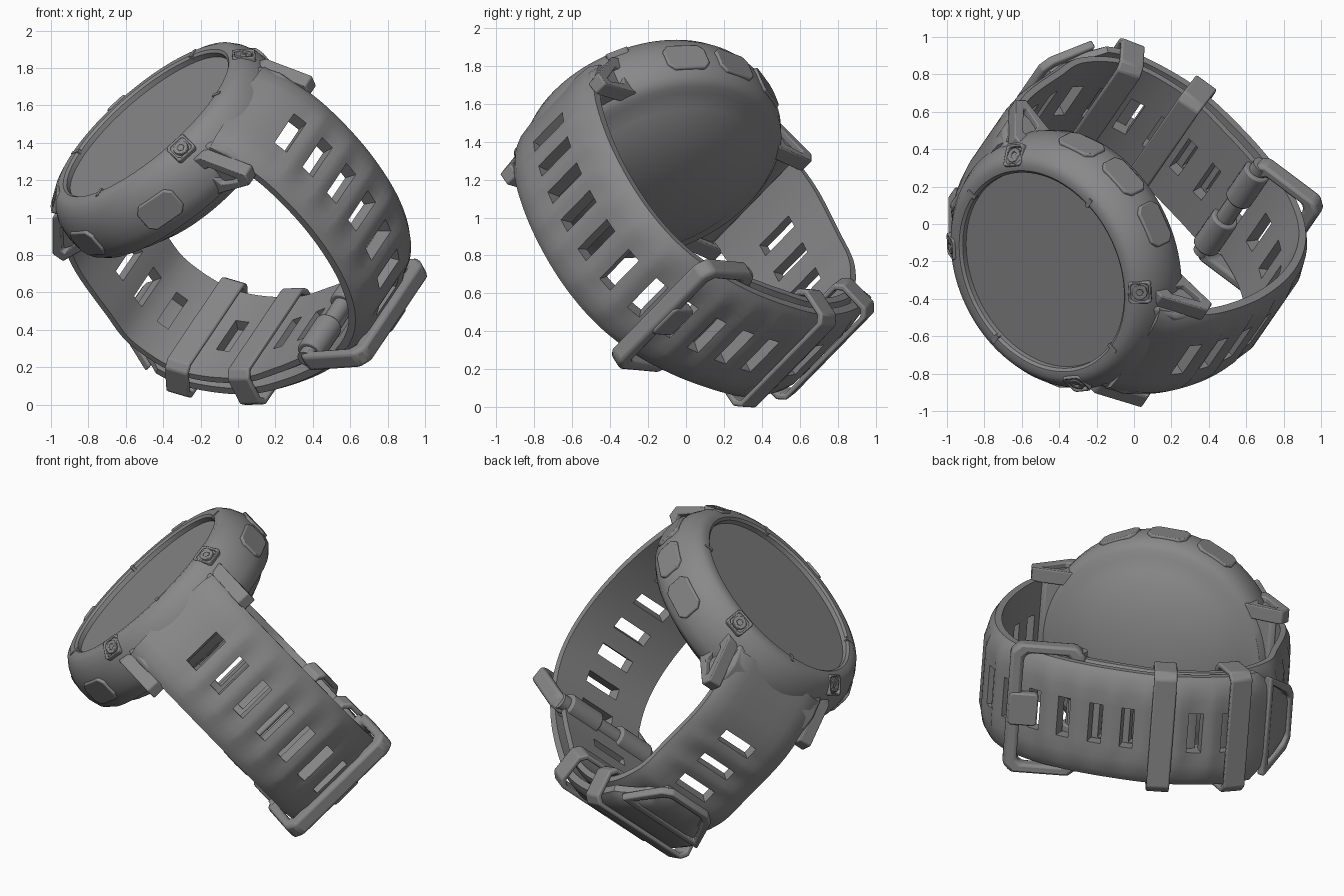
import bpy, bmesh, math
from mathutils import Matrix, Vector

cube = bpy.data.objects.get("Cube")
if cube:
    bpy.data.objects.remove(cube)

# Watch frame: x along the strap, y across the strap, z out of the dial
FRAME = Matrix(((0.653, 0.434, -0.622, -0.467),
                (-0.713, 0.630, -0.300, -0.240),
                (0.267, 0.645, 0.722, 1.477),
                (0, 0, 0, 1)))
ACROSS, UP = Vector((0, 1, 0)), Vector((0, 0, 1))

grey = bpy.data.materials.new("grey")
grey.use_nodes = True
grey.diffuse_color = (0.25, 0.25, 0.25, 1)
grey.node_tree.nodes["Principled BSDF"].inputs["Base Color"].default_value = grey.diffuse_color


def finish(name, bm, bevel=0.0, angle=35):
    """Turn a bmesh in the watch frame into a placed, shaded object."""
    bmesh.ops.remove_doubles(bm, verts=bm.verts, dist=0.0001)
    bmesh.ops.recalc_face_normals(bm, faces=bm.faces)
    bmesh.ops.transform(bm, matrix=FRAME, verts=bm.verts)
    mesh = bpy.data.meshes.new(name)
    bm.to_mesh(mesh)
    bm.free()
    mesh.materials.append(grey)
    mesh.shade_smooth()
    mesh.set_sharp_from_angle(angle=math.radians(angle))
    obj = bpy.data.objects.new(name, mesh)
    bpy.context.collection.objects.link(obj)
    if bevel:
        mod = obj.modifiers.new("rounded edges", 'BEVEL')
        mod.width, mod.segments, mod.limit_method = bevel, 2, 'ANGLE'
    return obj


def prism(name, origin, x, y, outer, depth, inner=None, bevel=0.0):
    """Extrude an outline, with an optional opening of the same point count."""
    bm = bmesh.new()
    o, x, y = Vector(origin), Vector(x).normalized(), Vector(y).normalized()
    z = x.cross(y) * depth / 2
    rings = [[bm.verts.new(o + x * a + y * b + z * s) for a, b in loop]
             for loop in ([outer, inner] if inner else [outer]) for s in (-1, 1)]
    n = len(outer)
    pairs = [(0, 1)] + ([(2, 3), (0, 2), (1, 3)] if inner else [])
    for p, q in pairs:
        for i in range(n):
            j = (i + 1) % n
            bm.faces.new((rings[p][i], rings[p][j], rings[q][j], rings[q][i]))
    if not inner:
        bm.faces.new(rings[0])
        bm.faces.new(rings[1])
    return finish(name, bm, bevel)


def block(w, h, c):
    """Rectangle outline with cut corners."""
    return [(-w + c, -h), (w - c, -h), (w, -h + c), (w, h - c),
            (w - c, h), (-w + c, h), (-w, h - c), (-w, -h + c)]


def ngon(r, n, star=1.0):
    return [(r * (star if i % 2 else 1) * math.cos(math.tau * i / n),
             r * (star if i % 2 else 1) * math.sin(math.tau * i / n)) for i in range(n)]


def revolve(name, profile, steps=96):
    bm = bmesh.new()
    verts = [bm.verts.new((r, 0, z)) for r, z in profile]
    edges = [bm.edges.new(e) for e in zip(verts, verts[1:])]
    bmesh.ops.spin(bm, geom=verts + edges, axis=UP, cent=(0, 0, 0),
                   angle=math.tau, steps=steps)
    return finish(name, bm)


def smooth_path(points, step):
    """Evenly spaced samples of a curve through the points."""
    p = [Vector(q) for q in points]
    p = [2 * p[0] - p[1]] + p + [2 * p[-1] - p[-2]]
    fine = []
    for a, b, c, d in zip(p, p[1:], p[2:], p[3:]):
        for k in range(40):
            t = k / 40
            fine.append(0.5 * (2 * b + (c - a) * t + (2 * a - 5 * b + 4 * c - d) * t * t
                               + (3 * b - a - 3 * c + d) * t ** 3))
    out, run = [fine[0]], 0.0
    for a, b in zip(fine, fine[1:]):
        run += (b - a).length
        if run >= step:
            out.append(b)
            run -= step
    return out


def strap(name, points, side, thick, first, last_gap, tip):
    """Perforated band; points trace the inner surface, side is its outward turn."""
    path = smooth_path(points, 0.037)
    n = len(path)
    half = 0.335
    cols = [-1, -0.95, -0.85, -0.6, -0.36, 0, 0.36, 0.6, 0.85, 0.95, 1]
    bm = bmesh.new()
    low, high = [], []

    def phase(i):
        return (i - first) % 5 if first <= i < n - last_gap else -1

    for i, p in enumerate(path):
        t = (path[min(i + 1, n - 1)] - path[max(i - 1, 0)]).normalized()
        out = Vector((t.y, 0, -t.x)) * side
        w = half * (1 - 0.08 * max(0, 7 - (n - 1 - i)) if tip else 1)
        rib = 0.013 if phase(i) in (3, 4) else 0
        base = Vector((p.x, 0, p.y))
        low.append([bm.verts.new(base + ACROSS * c * w) for c in cols])
        high.append([bm.verts.new(base + ACROSS * c * w + out * (
            thick * (1 - 0.5 * max(0, abs(c) - 0.8) / 0.2) + (rib if abs(c) < 0.8 else 0)))
            for c in cols])
    m = len(cols) - 1
    solid = {(i, j) for i in range(n - 1) for j in range(m)
             if not (phase(i) in (0, 1) and j in (4, 5))}
    for i, j in solid:
        ring = [(i, j), (i + 1, j), (i + 1, j + 1), (i, j + 1)]
        near = [(i, j - 1), (i + 1, j), (i, j + 1), (i - 1, j)]
        bm.faces.new([low[a][b] for a, b in ring])
        bm.faces.new([high[a][b] for a, b in ring])
        for k in range(4):
            if near[k] not in solid:
                (a, b), (c, d) = ring[k], ring[(k + 1) % 4]
                bm.faces.new((low[a][b], low[c][d], high[c][d], high[a][b]))
    return finish(name, bm)


# Case with rounded bezel and domed back, and the dial glass
revolve("case", [(0.548, -0.02), (0.55, 0.028), (0.565, 0.04), (0.6, 0.042), (0.635, 0.025),
                 (0.67, -0.02), (0.698, -0.08), (0.71, -0.15), (0.709, -0.22),
                 (0.69, -0.29), (0.65, -0.33), (0.61, -0.337), (0.54, -0.385),
                 (0.42, -0.44), (0.28, -0.48), (0.1, -0.503), (0, -0.505)])
revolve("glass", [(0.56, -0.03), (0.56, 0.0), (0, 0.0)])

# Bezel markers at the four quarters
for k in range(4):
    a = math.tau * k / 4
    r = Vector((math.cos(a), math.sin(a), 0))
    prism("bezel_marker", r * 0.576 + UP * 0.032, r, UP.cross(r), block(0.03, 0.012, 0.004), 0.024)

# Flush side buttons: two on the right, three on the left
for a in (-62, -110, 65, 90, 115):
    a = math.radians(a)
    r = Vector((math.cos(a), math.sin(a), 0))
    prism("side_button", r * 0.683 - UP * 0.17, UP.cross(r), UP,
          block(0.12, 0.083, 0.035), 0.06, bevel=0.008)

# Corner lugs with windows, and tilted screws in square seats
for sx in (-1, 1):
    for sy in (-1, 1):
        prism("lug", (0, sy * 0.37, 0), (sx, 0, 0), UP,
              [(0.45, -0.06), (0.6, -0.07), (0.79, -0.27), (0.765, -0.335), (0.5, -0.31)],
              0.085, [(0.56, -0.15), (0.61, -0.15), (0.72, -0.275), (0.71, -0.295), (0.6, -0.27)],
              bevel=0.008)
        prism("lug_core", (0, sy * 0.36, 0), (sx, 0, 0), UP,
              [(0.5, -0.1), (0.62, -0.14), (0.74, -0.28), (0.56, -0.29)], 0.04)
        out = Vector((sx * 0.505, sy * 0.38, 0)).normalized()
        side = UP.cross(out)
        down = (out * 0.8 - UP * 0.6).normalized()
        face = down.cross(side)
        spot = out * 0.64 + UP * 0.005
        prism("screw_seat", spot - face * 0.025, down, side,
              block(0.062, 0.062, 0.012), 0.08, block(0.048, 0.048, 0.012), bevel=0.006)
        prism("screw", spot - face * 0.015, down, side, ngon(0.042, 12), 0.06,
              ngon(0.022, 12, 0.7), bevel=0.004)
    # Shoulder joining the case to the strap
    prism("strap_shoulder", (0, 0, 0), (sx, 0, 0), UP,
          [(0.5, -0.04), (0.62, -0.06), (0.71, -0.14), (0.75, -0.24), (0.7, -0.3), (0.5, -0.3)],
          0.67, bevel=0.02)

# Long strap with its tapered tail wrapping outside the short strap
strap("long_strap", [(0.6, -0.1), (0.7, -0.25), (0.765, -0.45), (0.785, -0.75), (0.735, -1.05),
                     (0.62, -1.28), (0.45, -1.42), (0.2, -1.5), (-0.1, -1.515), (-0.42, -1.47),
                     (-0.72, -1.31), (-0.86, -1.13), (-0.91, -1.0), (-0.92, -0.91)],
      -1, 0.083, 7, 11, True)
strap("short_strap", [(-0.6, -0.1), (-0.7, -0.25), (-0.79, -0.45), (-0.83, -0.75),
                      (-0.84, -0.98), (-0.7, -1.24), (-0.4, -1.4), (-0.12, -1.43),
                      (0.15, -1.43)], 1, 0.07, 11, 5, False)

# Low raised rim on the strap tail
prism("tail_rim", (-0.965, 0, -1.04), ACROSS, (-0.28, 0, 0.96),
      [(-0.31, -0.13), (0.31, -0.13), (0.2, 0.1), (0.14, 0.14), (-0.14, 0.14), (-0.2, 0.1)], 0.05,
      [(-0.25, -0.09), (0.25, -0.09), (0.16, 0.07), (0.12, 0.1), (-0.12, 0.1), (-0.16, 0.07)],
      bevel=0.01)

# Keepers around both strap layers
for x, z, nx, nz in ((-0.39, -1.47, -0.3, -0.95), (-0.75, -1.27, -0.65, -0.76)):
    prism("keeper", (x, 0, z), ACROSS, (nx, 0, nz), block(0.375, 0.125, 0.04), 0.135,
          block(0.345, 0.097, 0.03), bevel=0.01)

# Buckle frame, hinge pin sleeves and prong
reach = Vector((0.38, 0, -0.11))
prism("buckle_frame", (0.32, 0, -1.495), ACROSS, reach, block(0.4, 0.22, 0.05), 0.1,
      block(0.345, 0.14, 0.03), bevel=0.02)
for s in (-1, 1):
    prism("pin_sleeve", (0.15, s * 0.2, -1.435), (1, 0, 0), UP, ngon(0.075, 20), 0.24, bevel=0.01)
prism("hinge_pin", (0.15, 0, -1.435), (1, 0, 0), UP, ngon(0.05, 16), 0.74)
prism("prong", (0.43, 0, -1.56), ACROSS, reach, block(0.1, 0.085, 0.015), 0.06, bevel=0.01)
